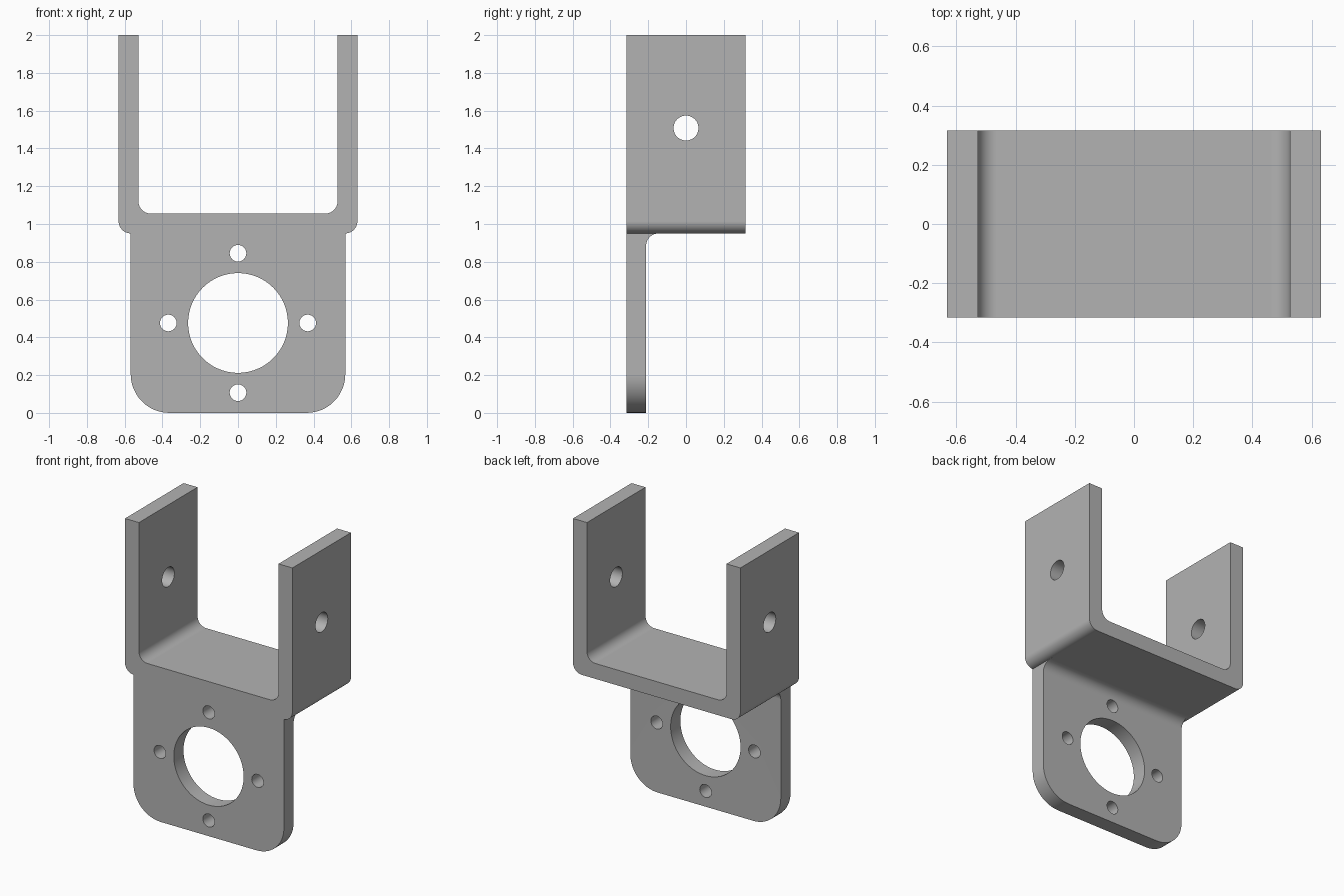
import bpy, bmesh, math
from mathutils import Vector

cube = bpy.data.objects.get("Cube")
if cube:
    bpy.data.objects.remove(cube, do_unlink=True)

grey = bpy.data.materials.new("grey metal")
grey.use_nodes = True
GREY = (0.45, 0.45, 0.45, 1)
grey.diffuse_color = GREY
grey.node_tree.nodes["Principled BSDF"].inputs["Base Color"].default_value = GREY

W, D, T, H = 0.632, 0.316, 0.105, 2.0   # half width, half depth, sheet thickness, height
SHELF, PLATE_W, R = 0.95, 0.568, 0.065  # shelf underside, plate half width, bend radius


def rounded(corners, steps=12):
    """Outline with each corner (u, v, radius) replaced by an arc."""
    out = []
    for i, (u, v, r) in enumerate(corners):
        p = Vector((u, v))
        if not r:
            out.append(p)
            continue
        a = (Vector(corners[i - 1][:2]) - p).normalized()
        b = (Vector(corners[(i + 1) % len(corners)][:2]) - p).normalized()
        # right-angled corners: centre lies one radius along both edges
        for k in range(steps + 1):
            t = k / steps * math.pi / 2
            out.append(p + r * (a + b) - r * (b * math.cos(t) + a * math.sin(t)))
    return out


def circle(u, v, r, n=48):
    return [Vector((u + r * math.cos(k * math.tau / n), v + r * math.sin(k * math.tau / n)))
            for k in range(n)]


def prism(name, outline, axis, lo, hi):
    """Extrude an outline along x (outline in y, z) or y (outline in x, z)."""
    bm = bmesh.new()
    place = lambda p: (lo, p.x, p.y) if axis == "x" else (p.x, lo, p.y)
    face = bm.faces.new([bm.verts.new(place(p)) for p in outline])
    ext = bmesh.ops.extrude_face_region(bm, geom=[face])
    step = Vector((hi - lo, 0, 0)) if axis == "x" else Vector((0, hi - lo, 0))
    bmesh.ops.translate(bm, vec=step,
                        verts=[g for g in ext["geom"] if isinstance(g, bmesh.types.BMVert)])
    bmesh.ops.recalc_face_normals(bm, faces=bm.faces)
    mesh = bpy.data.meshes.new(name)
    bm.to_mesh(mesh)
    bm.free()
    mesh.materials.append(grey)
    ob = bpy.data.objects.new(name, mesh)
    bpy.context.collection.objects.link(ob)
    return ob


def activate(ob):
    bpy.ops.object.select_all(action="DESELECT")
    ob.select_set(True)
    bpy.context.view_layer.objects.active = ob


def combine(ob, other, operation):
    mod = ob.modifiers.new("combine", "BOOLEAN")
    mod.operation, mod.object, mod.solver = operation, other, "EXACT"
    activate(ob)
    bpy.ops.object.modifier_apply(modifier=mod.name)
    bpy.data.objects.remove(other, do_unlink=True)


# U-shaped channel: two arms and a shelf
inner, floor = W - T, SHELF + T
bracket = prism("bracket", rounded([
    (-W, SHELF, R), (W, SHELF, R), (W, H, 0), (inner, H, 0),
    (inner, floor, R), (-inner, floor, R), (-inner, H, 0), (-W, H, 0)]), "y", -D, D)

# Mounting plate: side profile with a fillet under the shelf, trimmed to a rounded front outline
back = -D + T
plate = prism("mounting_plate", rounded([
    (-D, 0, 0), (back, 0, 0), (back, SHELF, R),
    (-0.1, SHELF, 0), (-0.1, 1, 0), (-D, 1, 0)]), "x", -0.8, 0.8)
trim = prism("plate_outline", rounded([
    (-PLATE_W, 0, 0.205), (PLATE_W, 0, 0.205),
    (PLATE_W, 1.02, 0), (-PLATE_W, 1.02, 0)]), "y", -0.5, 0.5)
combine(plate, trim, "INTERSECT")
combine(bracket, plate, "UNION")

# Centre bore with four screw holes around it
MID, PITCH = 0.476, 0.369
combine(bracket, prism("bore", circle(0, MID, 0.264, 96), "y", -0.5, -0.12), "DIFFERENCE")
for k in range(4):
    a = k * math.pi / 2
    hole = circle(PITCH * math.cos(a), MID + PITCH * math.sin(a), 0.044)
    combine(bracket, prism("screw_hole", hole, "y", -0.5, -0.12), "DIFFERENCE")

# Pivot holes through both arms
combine(bracket, prism("pivot_hole", circle(0, 1.508, 0.066), "x", -0.8, 0.8), "DIFFERENCE")

# Smooth bends, flat sheet faces
activate(bracket)
bpy.ops.object.shade_smooth_by_angle(angle=math.radians(30))
normals = bracket.modifiers.new("flat faces", "WEIGHTED_NORMAL")
normals.keep_sharp = True
